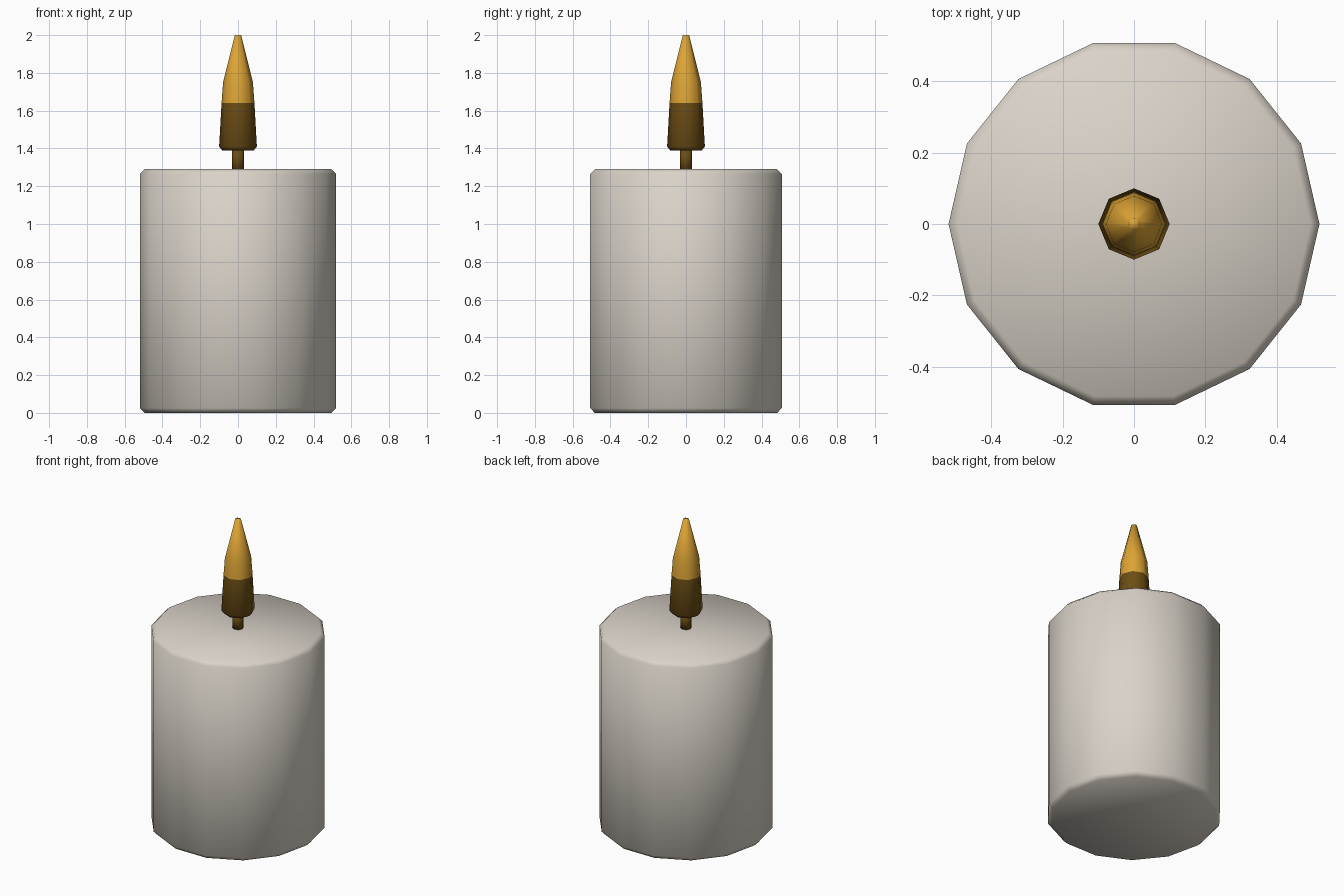
import bpy, bmesh, math

if "Cube" in bpy.data.objects:
    bpy.data.objects.remove(bpy.data.objects["Cube"])


def material(name, rgb):
    m = bpy.data.materials.new(name)
    m.diffuse_color = (*rgb, 1)
    m.use_nodes = True
    m.node_tree.nodes["Principled BSDF"].inputs["Base Color"].default_value = m.diffuse_color
    return m


wax = material("warm_white_wax", (0.70, 0.65, 0.58))
amber = material("amber_flame", (0.72, 0.37, 0.035))
brown = material("dark_brown", (0.15, 0.075, 0.007))


def lathe(name, profile, sides, mats, split=None):
    """Closed solid of revolution; faces above split use the second material."""
    bm = bmesh.new()
    rings = [[bm.verts.new((r * math.cos(2 * math.pi * i / sides),
                            r * math.sin(2 * math.pi * i / sides), z))
              for i in range(sides)] for r, z in profile]
    for a, b in zip(rings, rings[1:]):
        for i in range(sides):
            j = (i + 1) % sides
            bm.faces.new((a[i], a[j], b[j], b[i]))
    bm.faces.new(rings[0][::-1])
    bm.faces.new(rings[-1])
    for f in bm.faces:
        f.smooth = True
        if split is not None and f.calc_center_median().z > split:
            f.material_index = 1
    me = bpy.data.meshes.new(name)
    bm.to_mesh(me)
    bm.free()
    for m in mats:
        me.materials.append(m)
    ob = bpy.data.objects.new(name, me)
    bpy.context.collection.objects.link(ob)
    return ob


# Wax body with small chamfers
lathe("candle_body", [(0.495, 0), (0.52, 0.025), (0.52, 1.265), (0.495, 1.29)], 14, [wax])
# Wick
lathe("wick", [(0.033, 1.28), (0.033, 1.40)], 8, [brown])
# Flame: dark lower part, amber tip
lathe("flame", [(0.082, 1.388), (0.1, 1.41), (0.087, 1.64), (0.079, 1.75), (0.017, 2.0)],
      8, [brown, amber], split=1.64)
